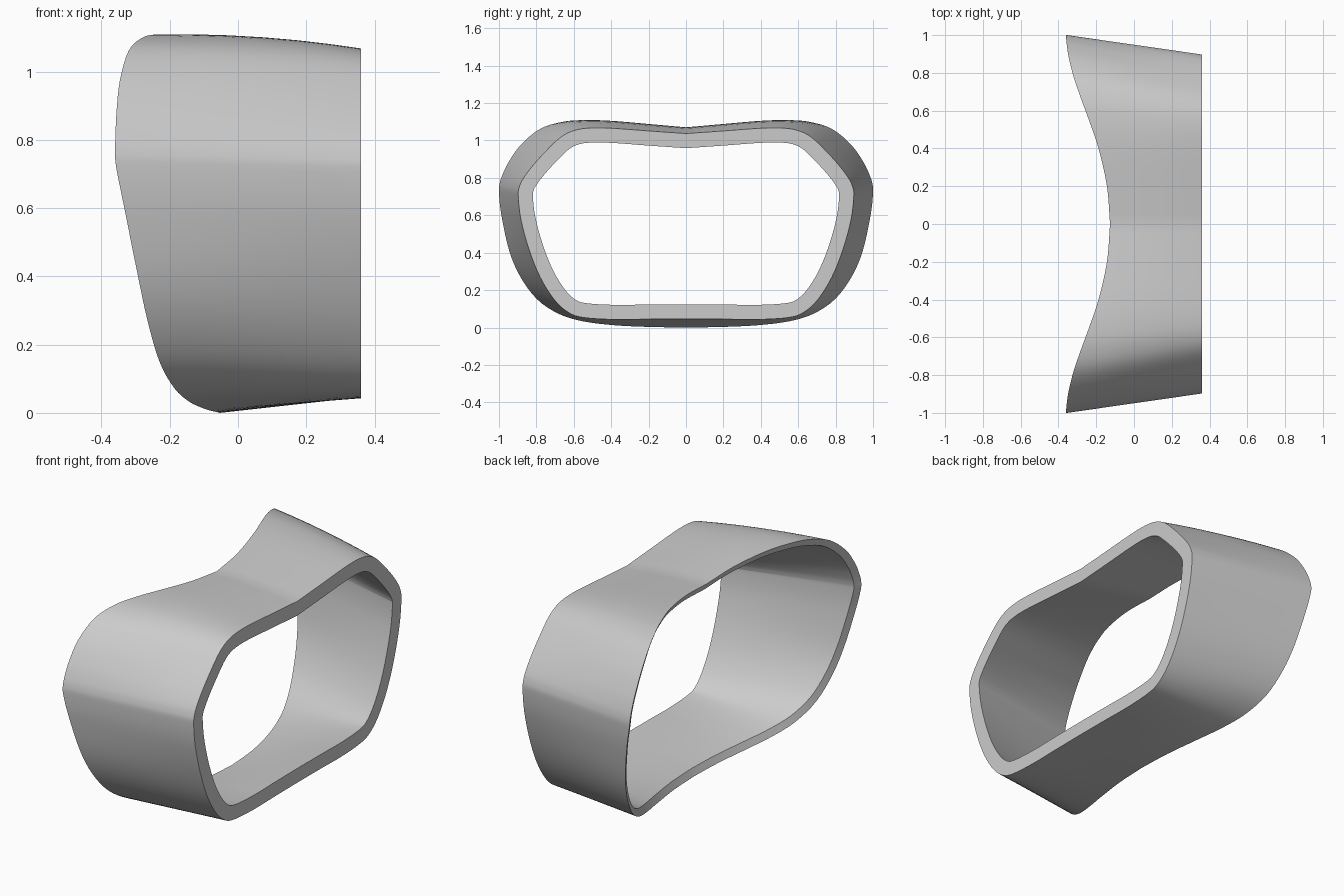
import bpy, bmesh
from mathutils import Vector

old = bpy.data.objects.get("Cube")
if old:
    bpy.data.objects.remove(old, do_unlink=True)

FLAT_X = 0.36        # plane of the flat rim
WALL = 0.078         # wall thickness at the flat rim
LIP = 0.037          # thickness of the contoured rim
LIP_SLANT = 0.018    # how far its inner edge sits back
SPANS = 6            # rows along the wall

# Half outline from top centre to bottom centre:
# contoured rim x, y, z, then flat rim y, z
OUTLINE = [
    (-.127, 0, 1.07, 0, 1.037),
    (-.143, .2, 1.088, .2, 1.051),
    (-.188, .4, 1.105, .39, 1.065),
    (-.235, .54, 1.109, .51, 1.067),
    (-.279, .66, 1.1, .6, 1.053),
    (-.32, .78, 1.062, .672, 1.016),
    (-.346, .885, .975, .747, .945),
    (-.356, .95, .882, .822, .862),
    (-.359, .982, .815, .87, .797),
    (-.36, .997, .768, .891, .752),
    (-.357, 1, .72, .897, .705),
    (-.333, .987, .6, .883, .58),
    (-.295, .945, .41, .84, .42),
    (-.265, .885, .27, .78, .27),
    (-.23, .795, .15, .705, .15),
    (-.187, .68, .073, .628, .08),
    (-.143, .55, .033, .545, .053),
    (-.098, .38, .012, .38, .043),
    (-.065, .19, .003, .2, .045),
    (-.053, 0, 0, 0, .046),
]


def spline(rows, steps):
    """Smooth curve through the rows, with free ends."""
    pts = [Vector(r) for r in rows]
    pts = [2 * pts[0] - pts[1]] + pts + [2 * pts[-1] - pts[-2]]
    out = []
    for a, b, c, d in zip(pts, pts[1:], pts[2:], pts[3:]):
        for i in range(steps):
            t = i / steps
            out.append(b + (c - a) * (t / 2)
                       + (a * 2 - b * 5 + c * 4 - d) * (t * t / 2)
                       + (b * 3 - a - c * 3 + d) * (t ** 3 / 2))
    out.append(pts[-2])
    return out


def inset(loop, depth, shift):
    """Move a closed loop inward across its y-z outline, and along x."""
    out = []
    for i, p in enumerate(loop):
        tangent = loop[(i + 1) % len(loop)] - loop[i - 1]
        normal = Vector((0, tangent.z, -tangent.y)).normalized()
        out.append(p + normal * depth + Vector((shift, 0, 0)))
    return out


def wall_section(outer_a, outer_b, inner_a, inner_b):
    """Closed section of the wall, with a slight crown along the top."""
    pts = []
    crown = 0.012 * max(0, outer_a.z - 0.8) / 0.3
    for i in range(SPANS + 1):
        t = i / SPANS
        p = outer_a.lerp(outer_b, t)
        p.z += crown * 4 * t * (1 - t)
        pts.append(p)
    for i in range(SPANS + 1):
        pts.append(inner_b.lerp(inner_a, i / SPANS))
    return pts


# Mirror the half outline into a full loop
half = spline(OUTLINE, 4)
loop = half + [Vector((r[0], -r[1], r[2], -r[3], r[4])) for r in half[-2:0:-1]]
outer_back = [Vector(r[:3]) for r in loop]
outer_flat = [Vector((FLAT_X, r[3], r[4])) for r in loop]
inner_back = inset(outer_back, LIP, LIP_SLANT)
inner_flat = inset(outer_flat, WALL, 0)

# Sweep the wall section around the loop
bm = bmesh.new()
sections = [[bm.verts.new(p) for p in wall_section(*ends)]
            for ends in zip(outer_back, outer_flat, inner_back, inner_flat)]
for i, this in enumerate(sections):
    prev = sections[i - 1]
    for j in range(len(this)):
        bm.faces.new((prev[j - 1], prev[j], this[j], this[j - 1]))
bmesh.ops.recalc_face_normals(bm, faces=bm.faces[:])
mesh = bpy.data.meshes.new("contoured_band")
bm.to_mesh(mesh)
bm.free()

# Single grey finish
grey = bpy.data.materials.new("plain grey")
grey.use_nodes = True
colour = (0.6, 0.6, 0.6, 1)
grey.diffuse_color = colour
grey.node_tree.nodes["Principled BSDF"].inputs["Base Color"].default_value = colour
mesh.materials.append(grey)

band = bpy.data.objects.new("contoured_band", mesh)
bpy.context.scene.collection.objects.link(band)
bpy.ops.object.select_all(action='DESELECT')
band.select_set(True)
bpy.context.view_layer.objects.active = band
bpy.ops.object.shade_smooth_by_angle(angle=0.5)
